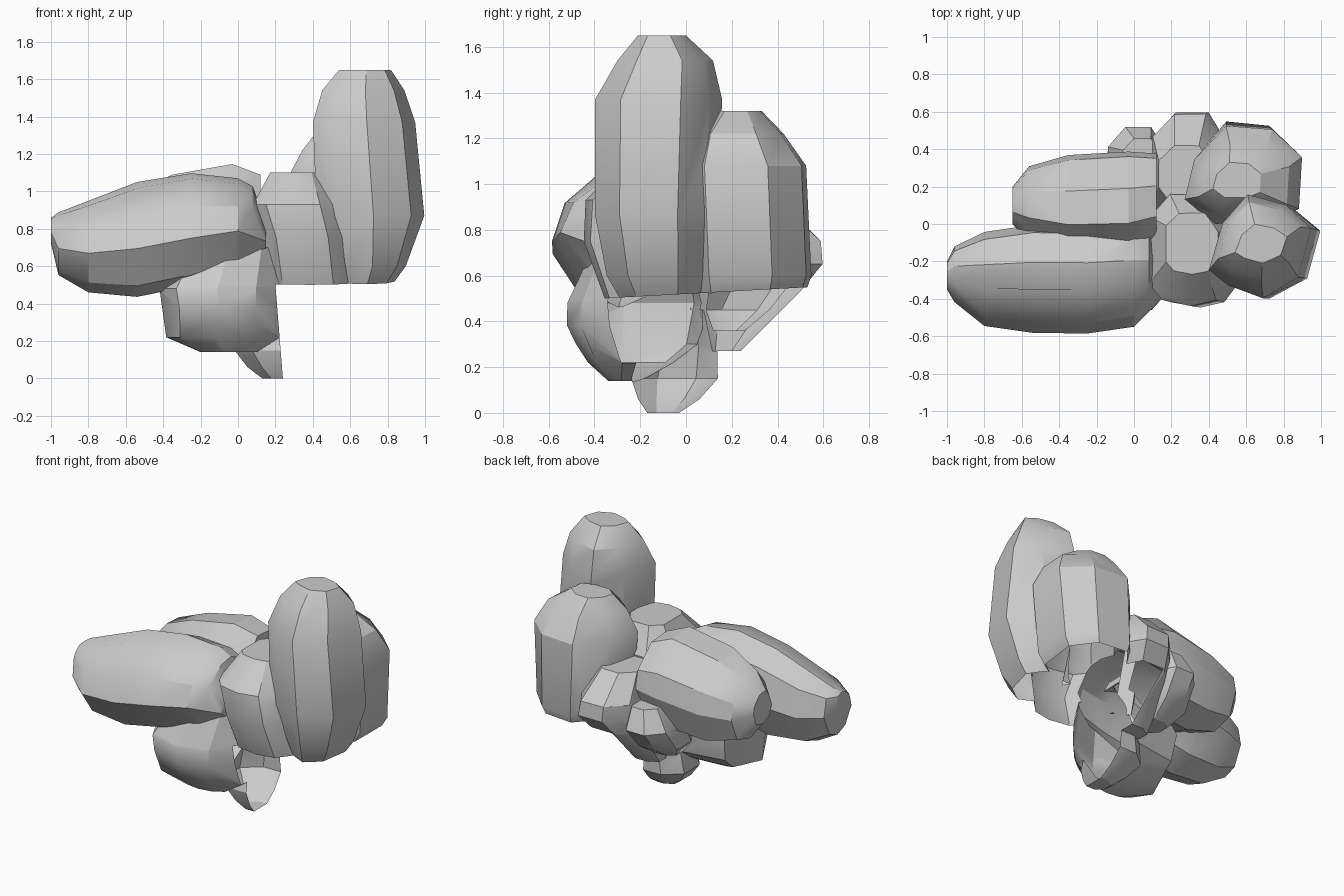
import bpy, bmesh, random, math
from mathutils import Vector
from mathutils.bvhtree import BVHTree

random.seed(4)
cube = bpy.data.objects.get("Cube")
if cube:
    bpy.data.objects.remove(cube)

stone = bpy.data.materials.new("pale grey stone")
stone.use_nodes = True
GREY = (0.6, 0.6, 0.6, 1)
stone.diffuse_color = GREY
stone.node_tree.nodes["Principled BSDF"].inputs["Base Color"].default_value = GREY

# Two planes bounding the broken-away lower corner
FLOOR = (Vector((0, 0, 0.52)), Vector((0, -0.055, 1)).normalized())
WALL = (Vector((0.2, 0, 0.5)), Vector((1, 0, 0.08)).normalized())
OCTAGON = [(-1, -.4), (-.5, -1), (.4, -1), (1, -.5), (1, .4), (.5, 1), (-.4, 1), (-1, .5)]
stones = []


def boulder(name, axis, levels, outline=OCTAGON):
    """Faceted hull through one outline fitted to a rectangle at each level."""
    bm = bmesh.new()
    for t, u0, u1, v0, v1 in levels:
        for a, b in outline:
            k = random.uniform(.98, 1)
            u = (u0 + u1 + a * k * (u1 - u0)) / 2
            v = (v0 + v1 + b * k * (v1 - v0)) / 2
            bm.verts.new((t, u, v) if axis == "x" else (u, v, t))
    hull = bmesh.ops.convex_hull(bm, input=bm.verts[:])
    loose = {g for g in hull["geom_interior"] + hull["geom_unused"] if isinstance(g, bmesh.types.BMVert)}
    bmesh.ops.delete(bm, geom=list(loose), context="VERTS")
    bmesh.ops.recalc_face_normals(bm, faces=bm.faces[:])
    mesh = bpy.data.meshes.new(name)
    bm.to_mesh(mesh)
    bm.free()
    mesh.materials.append(stone)
    obj = bpy.data.objects.new(name, mesh)
    bpy.context.collection.objects.link(obj)
    stones.append(obj)


def outer_shell(obj):
    """Mesh of the stone without the areas buried in its neighbours."""
    own = bmesh.new()
    own.from_mesh(obj.data)
    tree = BVHTree.FromBMesh(own)
    own.free()
    for other in stones:
        if other is not obj:
            mod = obj.modifiers.new("trim", "BOOLEAN")
            mod.operation, mod.solver, mod.object = "DIFFERENCE", "EXACT", other
    depsgraph = bpy.context.evaluated_depsgraph_get()
    mesh = bpy.data.meshes.new_from_object(obj.evaluated_get(depsgraph))
    obj.modifiers.clear()
    bm = bmesh.new()
    bm.from_mesh(mesh)
    # drop the walls the neighbours left behind
    buried = [f for f in bm.faces if tree.find_nearest(f.calc_center_median())[3] > 1e-4]
    bmesh.ops.delete(bm, geom=buried, context="FACES")
    bmesh.ops.dissolve_limit(bm, angle_limit=math.radians(7), verts=bm.verts[:], edges=bm.edges[:])
    # break away the lower corner
    for co, no in (FLOOR, WALL):
        bmesh.ops.bisect_plane(bm, geom=bm.verts[:] + bm.edges[:] + bm.faces[:],
                               plane_co=co, plane_no=no)
    lost = [f for f in bm.faces
            if (f.calc_center_median() - FLOOR[0]).dot(FLOOR[1]) < 0
            and (f.calc_center_median() - WALL[0]).dot(WALL[1]) > 0]
    bmesh.ops.delete(bm, geom=lost, context="FACES")
    bm.to_mesh(mesh)
    bm.free()
    return mesh


# Upright stones
boulder("tall_stone", "z", [
    (.45, .55, .79, -.26, .07), (.6, .52, .9, -.35, .12), (.87, .42, 1, -.4, .14),
    (1.37, .4, .95, -.4, .16), (1.54, .45, .89, -.3, .12), (1.65, .54, .82, -.21, 0)],
    [(-1, -.45), (-.75, .45), (-.25, 1), (.5, .8), (1, .35), (.75, -.6), (.05, -1), (-.65, -.75)])
boulder("rear_upright_stone", "z", [
    (.45, .36, .78, .05, .5), (.6, .29, .87, .02, .55), (1.08, .27, .9, 0, .53),
    (1.22, .34, .83, .05, .43), (1.32, .42, .68, .14, .33)],
    [(-1, -.5), (-.85, .3), (-.3, 1), (.5, .92), (1, .35), (.95, -.7), (.4, -1), (-.5, -1)])

# Long stones lying sideways
boulder("long_front_stone", "x", [
    (-1, -.35, -.2, .72, .86), (-.96, -.42, -.12, .55, .89), (-.8, -.55, -.04, .46, .95),
    (-.54, -.585, 0, .43, 1.05), (-.25, -.59, 0, .49, 1.1), (0, -.55, 0, .58, 1.07),
    (.08, -.47, -.04, .62, 1.03), (.15, -.4, -.12, .67, .82)],
    [(-1, -.15), (-.8, .4), (-.2, .9), (.3, 1), (.85, .75), (1, 0), (.6, -.8), (0, -1), (-.55, -.8)])
boulder("long_rear_stone", "x", [
    (-.65, 0, .2, .68, .9), (-.56, -.1, .31, .56, 1), (-.35, -.18, .37, .5, 1.09),
    (-.03, -.18, .39, .52, 1.15), (.12, -.12, .38, .6, 1.09)],
    [(-1, -.1), (-.75, .55), (-.36, 1), (.3, .95), (.9, .4), (1, -.1), (.7, -.8), (0, -1), (-.7, -.75)])

# Filler stones in the middle and at the back
boulder("middle_stone", "z", [
    (.45, .18, .6, -.34, .1), (.75, .14, .57, -.45, .14), (.93, .08, .53, -.44, .16),
    (1.1, .17, .45, -.27, .06)],
    [(-1, .6), (-.5, 1), (.5, 1), (1, .4), (1, -.5), (.6, -.9), (0, -1), (-.7, -.9), (-1, -.6)])
boulder("back_stone", "z", [
    (.27, .06, .3, .08, .24), (.53, .06, .45, 0, .5), (.65, .1, .5, .05, .6),
    (.75, .1, .48, .1, .59), (.92, .13, .42, .1, .42)])
boulder("small_back_stone", "z", [
    (.36, -.08, .1, .1, .26), (.45, -.15, .15, .05, .4), (.6, -.14, .17, .1, .52),
    (.74, -.06, .14, .2, .46)])

# Low stones
boulder("lower_front_stone", "z", [
    (.14, -.2, .1, -.34, -.2), (.22, -.39, .23, -.43, -.05), (.3, -.4, .26, -.48, .06),
    (.38, -.4, .26, -.52, .08), (.48, -.42, .27, -.52, .1), (.7, -.3, .27, -.42, .05)],
    [(-1, -.2), (-.75, -.8), (-.1, -1), (.5, -.8), (1, -.2), (1, .6), (.4, 1), (-.7, .8)])
boulder("bottom_stone", "z", [
    (0, .13, .32, -.17, -.03), (.06, .05, .36, -.21, .06), (.15, -.02, .36, -.24, .14),
    (.28, 0, .36, -.2, .14), (.45, .05, .33, -.15, .1)])

shells = [outer_shell(obj) for obj in stones]
for obj, shell in zip(stones, shells):
    obj.data = shell
    bpy.ops.object.select_all(action="DESELECT")
    obj.select_set(True)
    bpy.context.view_layer.objects.active = obj
    bpy.ops.object.shade_smooth_by_angle(angle=math.radians(30))
